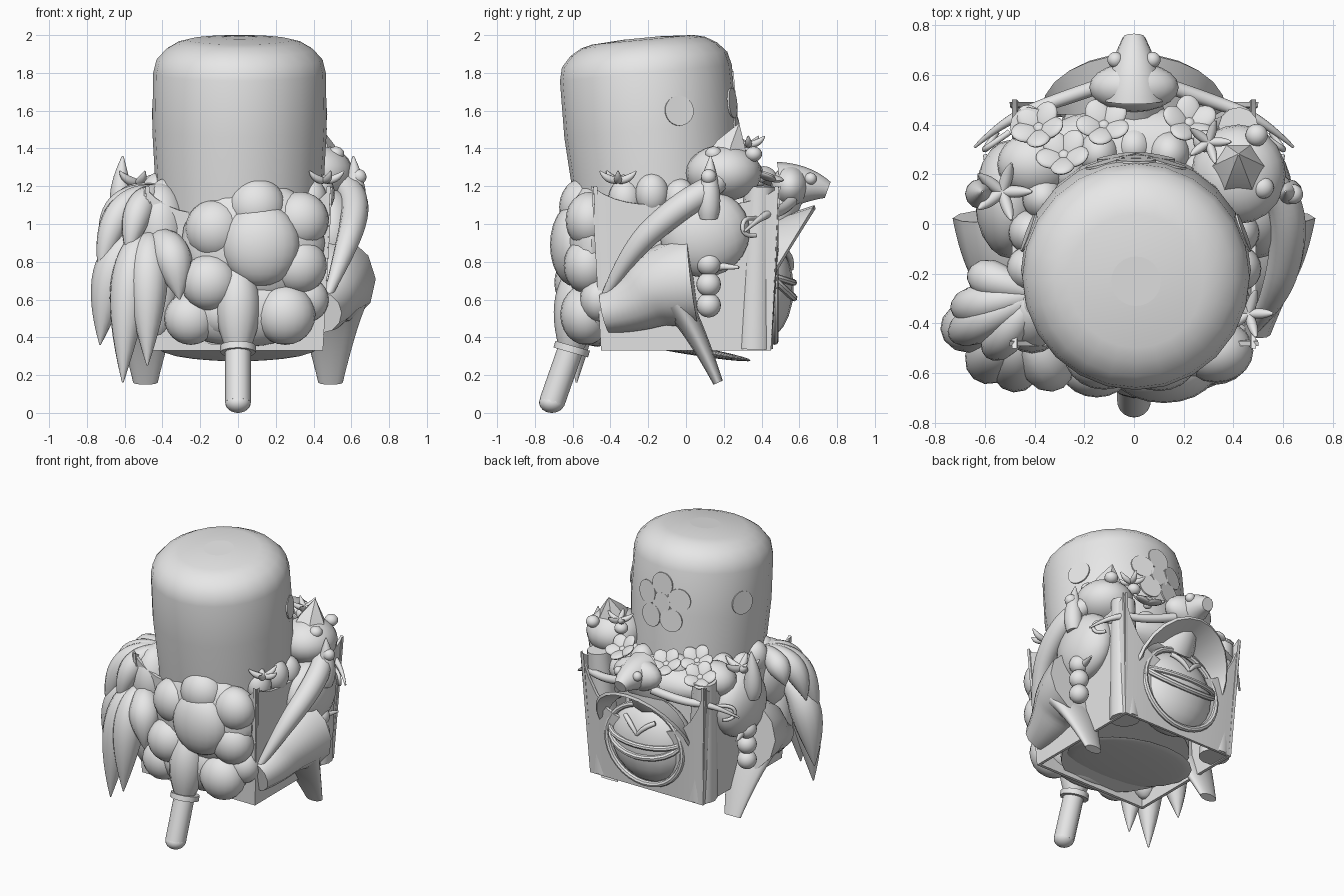
import bpy, bmesh
from math import sin, cos, pi
from mathutils import Vector, Matrix

if "Cube" in bpy.data.objects:
    bpy.data.objects.remove(bpy.data.objects["Cube"])

GREY = bpy.data.materials.new("plain_grey")
GREY.use_nodes = True
GREY.diffuse_color = (0.8, 0.8, 0.8, 1)
GREY.node_tree.nodes["Principled BSDF"].inputs["Base Color"].default_value = (0.8, 0.8, 0.8, 1)
parts = []


def register(name, data):
    ob = bpy.data.objects.new(name, data)
    bpy.context.scene.collection.objects.link(ob)
    data.materials.append(GREY)
    parts.append(ob)
    return ob


def mesh_from(name, bm):
    me = bpy.data.meshes.new(name)
    bmesh.ops.recalc_face_normals(bm, faces=bm.faces)
    bm.to_mesh(me)
    bm.free()
    return register(name, me)


def ball(name, loc, size, rot=None):
    """Ellipsoid with three radii."""
    bm = bmesh.new()
    mat = Matrix.Translation(loc) @ (rot or Matrix()) @ Matrix.Diagonal((*size, 1))
    bmesh.ops.create_uvsphere(bm, u_segments=20, v_segments=12, radius=1, matrix=mat)
    return mesh_from(name, bm)


def tube(name, path, radii, kind="NURBS", res=4):
    """Round tube along a path, with a radius for each point."""
    cu = bpy.data.curves.new(name, "CURVE")
    cu.dimensions = "3D"
    cu.bevel_depth = 1
    cu.bevel_resolution = res
    cu.resolution_u = 6
    cu.use_fill_caps = True
    sp = cu.splines.new(kind)
    sp.points.add(len(path) - 1)
    for p, co, r in zip(sp.points, path, radii):
        p.co = (*co, 1)
        p.radius = r
    if kind == "NURBS":
        sp.order_u = 3
        sp.use_endpoint_u = True
    return register(name, cu)


def strip(name, lower, upper, thick):
    """Thin sheet between two rows of points."""
    bm = bmesh.new()
    a = [bm.verts.new(p) for p in lower]
    b = [bm.verts.new(p) for p in upper]
    for i in range(len(a) - 1):
        bm.faces.new((a[i], a[i + 1], b[i + 1], b[i]))
    ob = mesh_from(name, bm)
    ob.modifiers.new("thickness", "SOLIDIFY").thickness = thick
    return ob


def plate(name, loc, normal, radius, depth=0.009):
    bm = bmesh.new()
    rot = Vector(normal).to_track_quat("Z", "Y").to_matrix().to_4x4()
    bmesh.ops.create_cone(bm, cap_ends=True, segments=24, radius1=radius, radius2=radius,
                          depth=depth, matrix=Matrix.Translation(loc) @ rot)
    return mesh_from(name, bm)


def flower(name, loc, normal, size):
    """Five cupped petals round a button."""
    rot = Vector(normal).to_track_quat("Z", "Y").to_matrix().to_4x4()
    for i in range(5):
        spin = rot @ Matrix.Rotation(i * 2 * pi / 5, 4, "Z") @ Matrix.Rotation(-0.4, 4, "Y")
        ball(f"{name}_petal", Vector(loc) + spin @ Vector((size * 0.5, 0, 0)),
             (size * 0.5, size * 0.42, size * 0.15), spin)
    ball(f"{name}_button", loc, (size * 0.25,) * 3)


def sprout(name, loc, size):
    """Small fan of curled leaves."""
    x, y, z = loc
    for i in range(5):
        dx, dy = cos(i * 2 * pi / 5) * size, sin(i * 2 * pi / 5) * size
        tube(f"{name}_leaf", [(x, y, z), (x + dx * 0.6, y + dy * 0.6, z), (x + dx, y + dy, z + size * 0.5)],
             [size * 0.15, size * 0.3, 0.004])


# Tank, leaning slightly toward the front
def axis(z):
    return -0.165 - 0.095 * (z - 1.3)


prof = [(0.4, 0.42), (1.2, 0.445), (1.5, 0.462), (1.8, 0.457), (1.87, 0.44),
        (1.925, 0.39), (1.96, 0.33), (1.975, 0.27), (1.985, 0.1)]
tube("tank", [(0.008, axis(z), z) for z, r in prof], [r for z, r in prof], "POLY", 10)
ball("tank_bottom", (0, -0.05, 0.345), (0.42, 0.4, 0.025), Matrix.Rotation(-0.17, 4, "X"))


# Painted blossom and dots on the tank
def tank_mark(name, ang, z, radius):
    plate(name, (0.008 + 0.46 * cos(ang), axis(z) + 0.46 * sin(ang), z), (cos(ang), sin(ang), 0.09), radius)


tank_mark("blossom_centre", pi / 2, 1.6, 0.07)
for i in range(5):
    t = pi / 2 + i * 2 * pi / 5
    tank_mark("blossom_petal", pi / 2 - 0.29 * cos(t), 1.6 + 0.13 * sin(t), 0.08)
for ang in (0.35, pi - 0.35):
    tank_mark("tank_dot", ang, 1.6, 0.08)

# Open square box with scooped rims
for side, dip in enumerate((0.15, 0.1, 0.4, 0.1)):
    turn = Matrix.Rotation(side * pi / 2, 3, "Z")
    ts = [i / 8 - 1 for i in range(17)]
    low = [turn @ Vector((0.45 * t, -0.45, 0.33)) for t in ts]
    top = [turn @ Vector((0.5 * t, -0.49, 1.2 - dip * (1 - t ** 4))) for t in ts]
    strip("box_wall", low, top, 0.02)
for s in (-1, 1):
    tube("corner_post", [(s * 0.38, 0.36, 0.34), (s * 0.4, 0.37, 0.8), (s * 0.42, 0.39, 1.2)],
         [0.1, 0.09, 0.08])

# Swollen cluster on the front
ball("cluster_core", (0.12, -0.59, 0.89), (0.21, 0.13, 0.22))
ball("cluster_backing", (0.08, -0.5, 0.9), (0.38, 0.15, 0.33))
ball("cluster_base", (0.03, -0.47, 0.55), (0.39, 0.15, 0.2))
for x, y, z, r in [(0.1, -0.54, 1.09, 0.155), (-0.12, -0.53, 0.97, 0.16), (0.33, -0.51, 1.02, 0.15),
                   (0.32, -0.52, 0.78, 0.15), (-0.15, -0.57, 0.69, 0.15), (-0.25, -0.5, 0.5, 0.14),
                   (0.25, -0.53, 0.52, 0.16), (-0.08, -0.51, 0.53, 0.13), (0.36, -0.46, 0.6, 0.12)]:
    ball("cluster_lobe", (x, y, z), (r, r * 0.85, r))

# Spigot and its handle
tube("spigot", [(0, -0.56, 0.79), (0, -0.57, 0.6), (0, -0.61, 0.34)], [0.05, 0.18, 0.065])
tube("spigot_collar", [(0, -0.6, 0.355), (0, -0.61, 0.32)], [0.095, 0.095], "POLY")
hp = Vector((0, -0.61, 0.34)), Vector((0, -0.71, 0.055))
tube("spigot_handle", hp, [0.068, 0.068], "POLY")
ball("handle_end", hp[1], (0.068, 0.068, 0.055))

# Drooping leaves on one flank
ball("leaf_shoulder", (-0.41, -0.34, 0.98), (0.15, 0.18, 0.24))
ball("leaf_root", (-0.43, -0.4, 0.66), (0.12, 0.12, 0.28))
upper_tips = [(-0.65, -0.2, 1.0), (-0.72, -0.34, 0.86), (-0.73, -0.45, 0.72), (-0.58, -0.52, 0.82)]
lower_tips = [(-0.73, -0.42, 0.36), (-0.61, -0.58, 0.16), (-0.48, -0.62, 0.25), (-0.31, -0.62, 0.6)]
for base, tips, r in [((-0.38, -0.28, 1.17), upper_tips, 0.085), ((-0.46, -0.4, 0.92), lower_tips, 0.115)]:
    b = Vector(base)
    for tip in tips:
        t = Vector(tip)
        mid1 = Vector((*b.lerp(t, 0.5).xy, b.z))
        mid2 = Vector((*b.lerp(t, 0.9).xy, b.z * 0.5 + t.z * 0.5))
        tube("drooping_leaf", [b, mid1, mid2, t], [0.03, r * 0.8, r, 0.004])

# Strap on the other flank
tube("flank_strap", [(0.46, -0.45, 0.58), (0.57, -0.3, 0.86), (0.63, -0.05, 1.08),
                     (0.59, 0.15, 1.2), (0.5, 0.22, 1.27)], [0.015, 0.06, 0.075, 0.07, 0.04])

# Mirrored flanks: bells, lobes, feet, horns, beads, whiskers
for s in (-1, 1):
    tube("flank_bell", [(s * 0.44, -0.43, 0.53), (s * 0.46, -0.3, 0.56), (s * 0.47, -0.12, 0.68), (s * 0.48, 0.04, 0.7)],
         [0.11, 0.14, 0.23, 0.25])
    ball("flank_lobe", (s * 0.5, 0.1, 0.95), (0.14, 0.24, 0.23), Matrix.Rotation(0.5, 4, "X"))
    foot = tube("foot", [(0, -0.05, 0.58), (0, 0.05, 0.44), (0, 0.17, 0.16)], [0.08, 0.055, 0.027])
    foot.scale.x = 2.4
    foot.location.x = s * 0.49
    tube("horn", [(s * 0.61, 0.12, 1.03), (s * 0.63, 0.12, 1.15), (s * 0.61, 0.13, 1.36)], [0.05, 0.085, 0.004])
    for i in range(3):
        ball("bead", (s * 0.57, 0.12, 0.57 + i * 0.11), (0.065,) * 3)
    tube("bead_pin", [(s * 0.55, 0.12, 0.78), (s * 0.6, 0.28, 0.77)], [0.03, 0.008], "POLY")
    tube("whisker", [(s * 0.12, 0.56, 1.12), (s * 0.3, 0.5, 1.06), (s * 0.52, 0.42, 1.06), (s * 0.64, 0.31, 0.96)],
         [0.03, 0.03, 0.02, 0.006])
    tube("side_hook", [(s * 0.5, 0.37, 1.03), (s * 0.6, 0.3, 1.04), (s * 0.6, 0.3, 0.93), (s * 0.55, 0.37, 0.94)],
         [0.012] * 4)

# Round mouth with rim, lips and hood on the back
ball("mouth_dome", (0, 0.38, 0.66), (0.3, 0.19, 0.29))
ring = [i * pi / 16 for i in range(33)]
tube("mouth_rim", [(0.3 * cos(t), 0.47, 0.66 + 0.28 * sin(t)) for t in ring], [0.02] * 33, "POLY", 2)
arc = [i * pi / 12 for i in range(13)]
for drop, r in [(0.04, 0.018), (0.12, 0.02)]:
    tube("mouth_lip", [(0.28 * cos(t), 0.44 + 0.13 * sin(t), 0.73 - drop * sin(t)) for t in arc],
         [r] * 13, "POLY", 2)
for s in (-1, 1):
    tube("mouth_fang", [(s * 0.12, 0.52, 0.86), (s * 0.05, 0.56, 0.83), (0, 0.56, 0.76)], [0.015, 0.02, 0.01])
strip("mouth_hood", [(0.33 * cos(t), 0.44, 0.75 + 0.27 * sin(t)) for t in arc],
      [(0.37 * cos(t), 0.46 + 0.22 * sin(t), 0.74 + 0.36 * sin(t)) for t in arc], 0.02)

# Small beaked head above the hood
ball("beast_head", (0, 0.55, 1.2), (0.18, 0.1, 0.11))
tube("beast_snout", [(0, 0.5, 1.2), (0, 0.64, 1.22), (0, 0.75, 1.18)], [0.13, 0.1, 0.045])
tube("beast_neck", [(0, 0.4, 1.0), (0, 0.48, 1.08), (0, 0.56, 1.18)], [0.14, 0.12, 0.08])
for s in (-1, 1):
    ball("beast_eye", (s * 0.075, 0.66, 1.24), (0.032,) * 3)

# Garland between the tank and the box
ball("garland_bed", (0, 0.29, 1.08), (0.42, 0.18, 0.14))
for i in range(13):
    a = -0.45 + i * (pi + 0.9) / 12
    ball("garland_lump", (0.43 * cos(a), -0.13 + 0.44 * sin(a), 1.13 + 0.03 * (i % 2)), (0.085, 0.09, 0.11))
for x, y, z in [(-0.38, 0.38, 1.2), (-0.12, 0.39, 1.23), (0.22, 0.4, 1.25), (-0.28, 0.27, 1.25)]:
    flower("garland_flower", (x, y, z), (x * 0.6, 0.5, 0.8), 0.12)
ball("garland_bulb", (0.42, 0.2, 1.27), (0.19, 0.2, 0.15))
tube("bulb_spike", [(0.42, 0.22, 1.34), (0.42, 0.24, 1.42), (0.42, 0.28, 1.53)], [0.13, 0.09, 0.004], "POLY", 1)
for i in range(4):
    a = i * pi / 2 + 0.9
    ball("bulb_bud", (0.4 + 0.15 * cos(a), 0.24 + 0.15 * sin(a), 1.37), (0.045, 0.045, 0.04))
ball("side_bud", (0.64, 0.12, 1.25), (0.04,) * 3)
ball("opposite_bulb", (-0.4, 0.24, 1.15), (0.15, 0.13, 0.12))
sprout("left_sprout", (0.46, -0.36, 1.23), 0.1)
sprout("right_sprout", (-0.53, 0.13, 1.22), 0.12)
sprout("top_sprout", (0.3, 0.33, 1.42), 0.09)

# Turn curves into meshes and smooth all parts
bpy.ops.object.select_all(action="DESELECT")
for ob in parts:
    ob.select_set(True)
bpy.context.view_layer.objects.active = parts[0]
bpy.ops.object.convert(target="MESH")
bpy.ops.object.shade_smooth_by_angle(angle=0.7)
